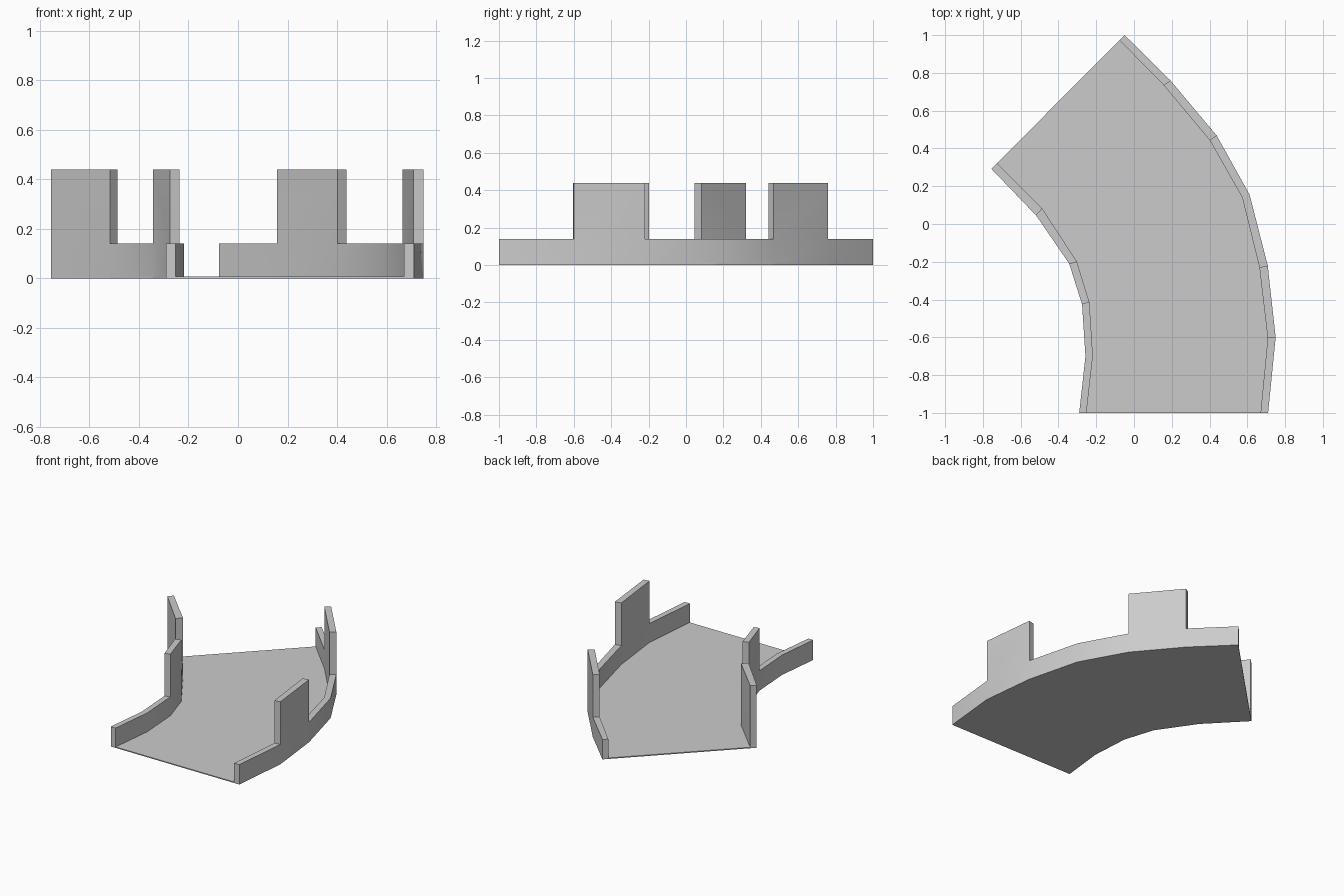
import bpy
import bmesh
import math

cube = bpy.data.objects.get("Cube")
if cube:
    bpy.data.objects.remove(cube)

FLOOR, LOW, TALL = 0.007, 0.14, 0.44

grey = bpy.data.materials.new("plain grey")
grey.use_nodes = True
color = (0.6, 0.6, 0.6, 1)
grey.diffuse_color = color
grey.node_tree.nodes["Principled BSDF"].inputs["Base Color"].default_value = color

# Plan outlines, from the front end to the angled back end
outer_edge = [(0.71, -1), (0.75, -0.6), (0.708, -0.22), (0.612, 0.155),
              (0.438, 0.468), (0.193, 0.76), (-0.05, 1)]
outer_face = [(0.67, -1), (0.708, -0.605), (0.664, -0.23), (0.573, 0.14),
              (0.402, 0.442), (0.157, 0.735), (-0.077, 0.973)]
inner_edge = [(-0.29, -1), (-0.257, -0.7), (-0.275, -0.425), (-0.343, -0.21),
              (-0.518, 0.045), (-0.755, 0.292)]
inner_face = [(-0.252, -1), (-0.218, -0.698), (-0.236, -0.415), (-0.303, -0.198),
              (-0.486, 0.082), (-0.725, 0.322)]


def raise_faces(bm, faces, height):
    """Extrude faces straight up and return the new top faces in order."""
    result = bmesh.ops.extrude_face_region(bm, geom=faces)["geom"]
    verts = [g for g in result if isinstance(g, bmesh.types.BMVert)]
    bmesh.ops.translate(bm, verts=verts, vec=(0, 0, height))
    return [g for g in result if isinstance(g, bmesh.types.BMFace)]


def finish(name, bm, smooth):
    bmesh.ops.recalc_face_normals(bm, faces=bm.faces)
    mesh = bpy.data.meshes.new(name)
    bm.to_mesh(mesh)
    bm.free()
    obj = bpy.data.objects.new(name, mesh)
    bpy.context.collection.objects.link(obj)
    mesh.materials.append(grey)
    if smooth:
        bpy.ops.object.select_all(action="DESELECT")
        obj.select_set(True)
        bpy.context.view_layer.objects.active = obj
        bpy.ops.object.shade_smooth_by_angle(angle=math.radians(35))


def wall(name, edge, face, tall_segments):
    """Low curb along a path, with some of its segments raised to full height."""
    bm = bmesh.new()
    pairs = [[bm.verts.new((x, y, FLOOR)) for x, y in pair] for pair in zip(edge, face)]
    strip = [bm.faces.new((a[0], b[0], b[1], a[1])) for a, b in zip(pairs, pairs[1:])]
    centres = [strip[i].calc_center_median().xy for i in tall_segments]
    tops = raise_faces(bm, strip, LOW - FLOOR)
    for centre in centres:
        top = min(tops, key=lambda f: (f.calc_center_median().xy - centre).length)
        tops.remove(top)
        raise_faces(bm, [top], TALL - LOW)
    # remove any face left inside the solid between the raised block and the curb
    inside = [f for f in bm.faces if all(len(e.link_faces) > 2 for e in f.edges)]
    bmesh.ops.delete(bm, geom=inside, context="FACES_ONLY")
    finish(name, bm, True)


# Thin deck under both walls
deck = bmesh.new()
plan = deck.faces.new([deck.verts.new((x, y, 0)) for x, y in outer_edge + inner_edge[::-1]])
raise_faces(deck, [plan], FLOOR)
finish("deck", deck, False)

# Walls along the two curved sides
wall("outer_wall", outer_edge, outer_face, (1, 4))
wall("inner_wall", inner_edge, inner_face, (2, 4))
